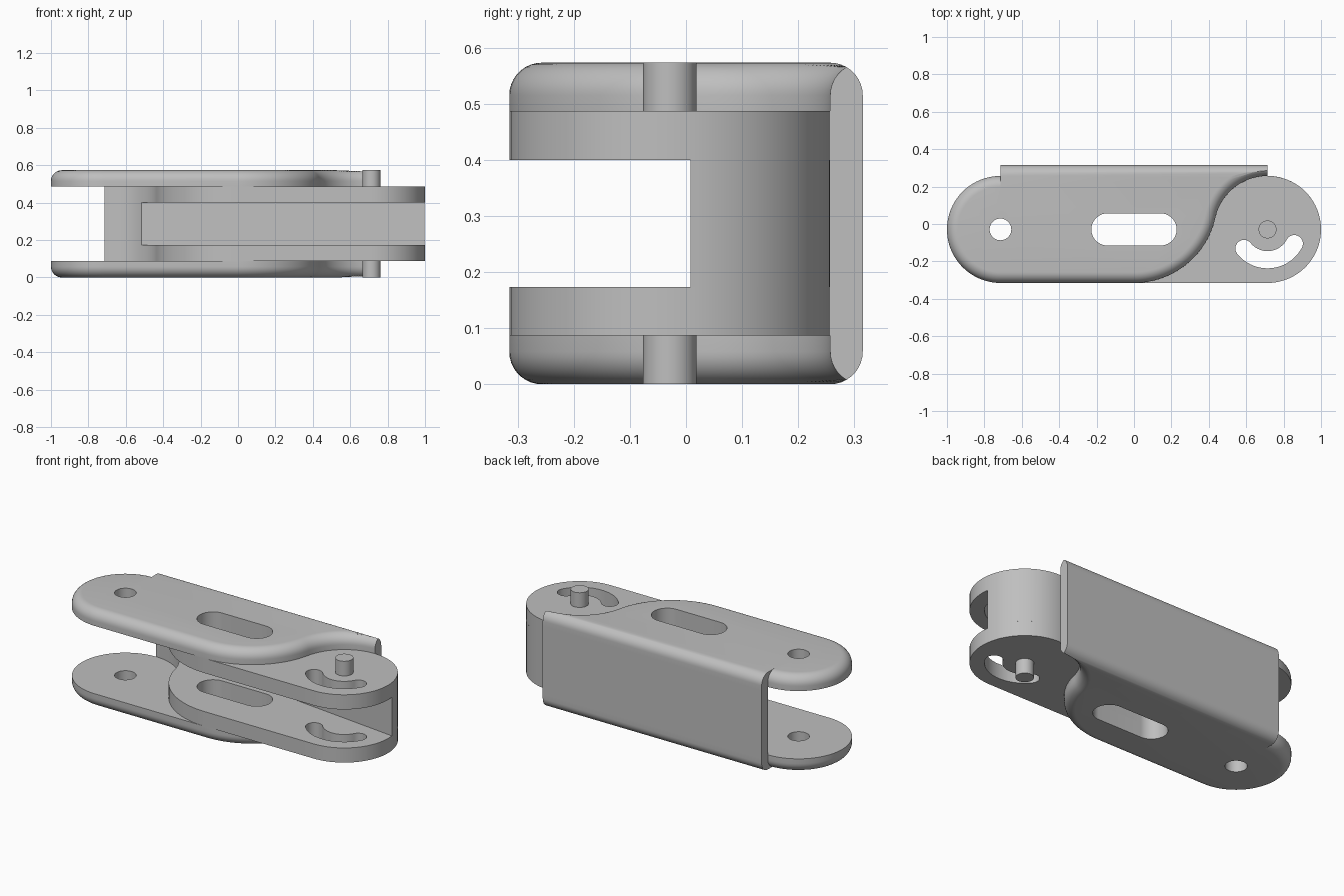
import bpy, bmesh
from math import sin, cos, asin, atan2, radians, degrees, hypot

if "Cube" in bpy.data.objects:
    bpy.data.objects.remove(bpy.data.objects["Cube"])

# Main dimensions
PX, PY, R = 0.714, -0.029, 0.286      # pivot position and end radius
BACK = 0.315                          # outer face of the back wall
FILLET = 0.058
T = 0.0865                            # plate thickness
H = 0.573                             # total height
# Front arc that is tangent to the front edge and to the pivot circle
U = (PX ** 2 - (2 * R) ** 2) / (4 * R)
CY = PY + U
RS = U + R
TANGENT = degrees(atan2(U, PX))

steel = bpy.data.materials.new("grey_metal")
steel.use_nodes = True
grey = (0.52, 0.52, 0.52, 1)
steel.diffuse_color = grey
steel.node_tree.nodes["Principled BSDF"].inputs["Base Color"].default_value = grey


def arc(x, y, r, a0, a1, n=28):
    angles = [radians(a0 + (a1 - a0) * i / n) for i in range(n + 1)]
    return [(x + r * cos(a), y + r * sin(a)) for a in angles]


def s_outline(d=0):
    """Round left end, straight front and S-shaped right end, inset by d."""
    end = 180 - degrees(asin(min(1, (BACK - d - PY) / (R + d))))
    return (arc(-PX, PY, R - d, 90, 270, 40)
            + arc(0, CY, RS - d, -90, -TANGENT)
            + arc(PX, PY, R + d, 180 - TANGENT, end))


def bracket_outline(d):
    pts = s_outline(d)
    return pts + [(pts[-1][0], BACK - d), (-PX, BACK - d)]


def loft(name, layers):
    """Solid through (outline, z) layers with equal point counts."""
    bm = bmesh.new()
    rings = [[bm.verts.new((x, y, z)) for x, y in pts] for pts, z in layers]
    n = len(rings[0])
    for a, b in zip(rings, rings[1:]):
        for i in range(n):
            j = (i + 1) % n
            bm.faces.new((a[i], a[j], b[j], b[i]))
    bm.faces.new(rings[0][::-1])
    bm.faces.new(rings[-1])
    bmesh.ops.remove_doubles(bm, verts=bm.verts, dist=1e-4)
    bmesh.ops.recalc_face_normals(bm, faces=bm.faces)
    mesh = bpy.data.meshes.new(name)
    bm.to_mesh(mesh)
    bm.free()
    obj = bpy.data.objects.new(name, mesh)
    bpy.context.collection.objects.link(obj)
    return obj


def prism(name, pts, z0, z1):
    return loft(name, [(pts, z0), (pts, z1)])


def finish(obj, cutters=()):
    """Cut the openings, assign the material and smooth the curved faces."""
    for c in cutters:
        mod = obj.modifiers.new("opening", "BOOLEAN")
        mod.operation, mod.solver, mod.object = "DIFFERENCE", "EXACT", c
    if cutters:
        dg = bpy.context.evaluated_depsgraph_get()
        mesh = bpy.data.meshes.new_from_object(obj.evaluated_get(dg))
        obj.modifiers.clear()
        obj.data = mesh
    obj.data.materials.clear()
    obj.data.materials.append(steel)
    bpy.ops.object.select_all(action="DESELECT")
    obj.select_set(True)
    bpy.context.view_layer.objects.active = obj
    bpy.ops.object.shade_smooth_by_angle(angle=radians(30))


# Cutters: round hole, long slot and curved slot
hole = prism("hole_cutter", arc(-PX, PY, 0.058, 0, 350, 35), -0.1, 0.7)
SW, SX = 0.086, 0.142
slot = prism("slot_cutter", arc(SX, PY, SW, -90, 90) + arc(-SX, PY, SW, 90, 270), -0.1, 0.7)
KR, KW, K0, K1 = 0.162, 0.046, 219, 332
ends = [(PX + KR * cos(radians(a)), PY + KR * sin(radians(a))) for a in (K0, K1)]
kidney = prism("curved_slot_cutter",
               arc(PX, PY, KR + KW, K0, K1)
               + arc(*ends[1], KW, K1, K1 + 180, 14)[1:-1]
               + arc(PX, PY, KR - KW, K1, K0)
               + arc(*ends[0], KW, K0 + 180, K0 + 360, 14)[1:-1], -0.1, 0.7)
cutters = (hole, slot, kidney)
for c in cutters:
    c.hide_render = True

# Outer bracket: filleted plates and back wall
fillet = [(bracket_outline(FILLET * (1 - cos(radians(t)))),
           T - FILLET + FILLET * sin(radians(t))) for t in range(0, 91, 10)]
layers = [(bracket_outline(0), 0)] + fillet
finish(loft("bracket_upper_plate", [(p, H - T + h) for p, h in layers]), (hole, slot))
finish(loft("bracket_lower_plate", [(p, T - h) for p, h in layers]), (hole, slot))
inner = PY + R
finish(prism("bracket_back_wall",
             [(-PX, inner), (PX, inner), (PX, BACK), (-PX, BACK)], T, H - T))

# Inner link: mirrored plates joined by a tapering web
link = [(-x, y) for x, y in s_outline()]
finish(prism("link_upper_plate", link, H - 2 * T, H - T), (slot, kidney))
finish(prism("link_lower_plate", link, T, 2 * T), (slot, kidney))
web = arc(PX, PY, R, 7.4, 90) + arc(-PX, PY, R, 90, 46.3)
finish(prism("link_web", web, 2 * T, H - 2 * T))

# Pivot pins
for name, z in (("upper_pin", H - T), ("lower_pin", 0)):
    finish(prism(name, arc(PX, PY, 0.048, 0, 350, 35), z, z + T))

for c in cutters:
    bpy.data.objects.remove(c)
